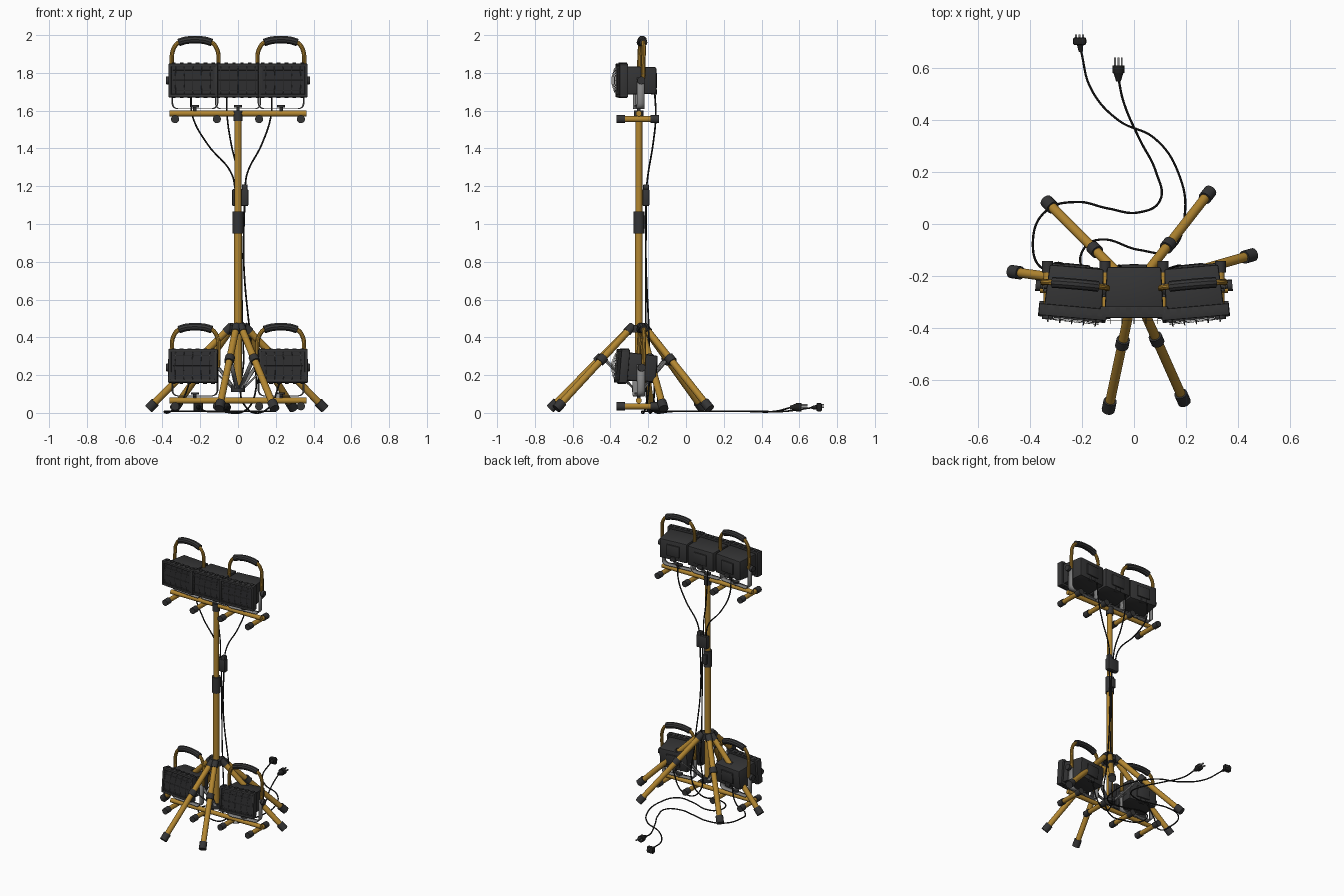
import bpy, bmesh, math
from mathutils import Vector, Matrix

if "Cube" in bpy.data.objects:
    bpy.data.objects.remove(bpy.data.objects["Cube"])


def material(name, color):
    m = bpy.data.materials.new(name)
    m.use_nodes = True
    m.diffuse_color = (*color, 1)
    m.node_tree.nodes["Principled BSDF"].inputs["Base Color"].default_value = (*color, 1)
    return m


YELLOW = material("ochre yellow paint", (0.45, 0.24, 0.03))
DARK = material("charcoal plastic", (0.035, 0.035, 0.036))
GLASS = material("dark lens", (0.028, 0.028, 0.03))
CABLE = material("black rubber", (0.014, 0.014, 0.014))
GREY = material("grey steel", (0.22, 0.22, 0.22))
made = []
ID = Matrix.Identity(4)
MAST_Y = -0.25


def finish(name, bm, mat, M=ID):
    bmesh.ops.recalc_face_normals(bm, faces=bm.faces)
    me = bpy.data.meshes.new(name)
    bm.to_mesh(me)
    bm.free()
    me.materials.append(mat)
    ob = bpy.data.objects.new(name, me)
    ob.matrix_world = M
    bpy.context.collection.objects.link(ob)
    made.append(ob)
    return ob


def box(name, center, size, mat, M=ID, bevel=0.0, back_scale=1.0):
    bm = bmesh.new()
    bmesh.ops.create_cube(bm, size=1)
    for v in bm.verts:
        k = back_scale if v.co.y > 0 else 1
        v.co = Vector((v.co.x * size[0] * k, v.co.y * size[1], v.co.z * size[2] * k)) + Vector(center)
    if bevel:
        bmesh.ops.bevel(bm, geom=bm.edges[:], offset=bevel, segments=2, affect='EDGES', profile=0.5)
    return finish(name, bm, mat, M)


def rod(name, a, b, r, mat, M=ID, r2=None, sides=20):
    a, b = Vector(a), Vector(b)
    d = b - a
    bm = bmesh.new()
    place = Matrix.Translation((a + b) / 2) @ d.to_track_quat('Z', 'Y').to_matrix().to_4x4()
    bmesh.ops.create_cone(bm, cap_ends=True, segments=sides, radius1=r,
                          radius2=r if r2 is None else r2, depth=d.length, matrix=place)
    return finish(name, bm, mat, M)


def mast_part(name, bottom, top, r, mat):
    rod(name, (0, MAST_Y, bottom), (0, MAST_Y, top), r, mat)


def pipe(name, points, r, mat, M=ID, res=8, sides=3):
    # smooth round tube through the given points
    cu = bpy.data.curves.new(name, 'CURVE')
    cu.dimensions = '3D'
    cu.bevel_depth, cu.bevel_resolution = r, sides
    cu.resolution_u, cu.use_fill_caps = res, True
    sp = cu.splines.new('BEZIER')
    sp.bezier_points.add(len(points) - 1)
    for p, co in zip(sp.bezier_points, points):
        p.co = co
        p.handle_left_type = p.handle_right_type = 'AUTO'
    tmp = bpy.data.objects.new(name + " path", cu)
    bpy.context.collection.objects.link(tmp)
    dg = bpy.context.evaluated_depsgraph_get()
    me = bpy.data.meshes.new_from_object(tmp.evaluated_get(dg))
    bpy.data.objects.remove(tmp)
    bm = bmesh.new()
    bm.from_mesh(me)
    bpy.data.meshes.remove(me)
    return finish(name, bm, mat, M)


def strap(name, pts, width, thick, M=ID):
    # flat strip following an x-z path, extruded along y
    bm = bmesh.new()
    rows = [[bm.verts.new((x, s * width / 2, z)) for s in (-1, 1)] for x, z in pts]
    for p, q in zip(rows, rows[1:]):
        bm.faces.new((p[0], p[1], q[1], q[0]))
    mod = finish(name, bm, GREY, M).modifiers.new("thickness", 'SOLIDIFY')
    mod.thickness, mod.offset = thick, 0


def mirrored(half):
    return half + [(-p[0], *p[1:]) for p in reversed(half)]


def lamp(label, x, z, yaw, pitch, handle=True):
    base = Matrix.Translation((x, MAST_Y, z)) @ Matrix.Rotation(math.radians(yaw), 4, 'Z')
    H = base @ Matrix.Rotation(math.radians(pitch), 4, 'X')
    n = label + "_lamp_"
    w, h = 0.262, 0.178
    # housing, front frame and rear covers
    box(n + "housing", (0, 0.005, 0), (0.225, 0.16, 0.15), DARK, H, 0.008, 0.93)
    box(n + "rear_cover", (0, 0.087, 0), (0.1, 0.012, 0.08), DARK, H, 0.003)
    box(n + "cable_gland", (0, 0.08, -0.06), (0.04, 0.03, 0.03), DARK, H, 0.004)
    box(n + "lens", (0, -0.088, 0), (w - 0.02, 0.03, h - 0.02), GLASS, H)
    for s in (-1, 1):
        box(n + "frame_rail", (0, -0.09, s * (h / 2 - 0.008)), (w, 0.045, 0.016), DARK, H, 0.004)
        box(n + "frame_side", (s * (w / 2 - 0.008), -0.09, 0), (0.016, 0.045, h), DARK, H, 0.004)
        for i in range(6):
            box(n + "frame_clip", ((i - 2.5) * 0.042, -0.085, s * h / 2), (0.018, 0.025, 0.01), DARK, H)
    # wire guard
    for i in range(-2, 3):
        ends = ((-0.104, h / 2 - 0.012), (-0.123, h / 2 - 0.03))
        wire = [(i * 0.046, y, t) for y, t in ends] + [(i * 0.046, y, -t) for y, t in reversed(ends)]
        pipe(n + "guard_wire", wire, 0.0014, GREY, H, 3, 1)
    for i in (-1, 0, 1):
        rod(n + "guard_bar", (-0.105, -0.123, i * 0.055), (0.105, -0.123, i * 0.055), 0.0014, GREY, H, sides=6)
    # mounting yoke with rounded lower corners and clamp bolt
    turns = [i * math.pi / 10 for i in range(6)]
    yoke = [(-0.12, 0.015)] + [(-0.09 - 0.03 * math.cos(t), -0.12 - 0.03 * math.sin(t)) for t in turns]
    strap(n + "yoke", mirrored(yoke), 0.042, 0.005, base)
    rod(n + "bolt", (0, 0, -0.17), (0, 0, -0.135), 0.009, DARK, base)
    rod(n + "bolt_head", (0, 0, -0.143), (0, 0, -0.131), 0.022, DARK, base, sides=12)
    if not handle:
        return
    # carrying handle with grip, and the tilt knob on the outer side
    top = [(-0.088, 0.017, 0.201), (-0.045, 0.018, 0.213)]
    legs = [(-0.122, 0.012, 0), (-0.124, 0.014, 0.1), (-0.118, 0.016, 0.16)]
    pipe(n + "handle", mirrored(legs + top), 0.0115, YELLOW, base)
    pipe(n + "grip", mirrored(top), 0.021, DARK, base)
    s = math.copysign(1, x)
    rod(n + "knob_stem", (s * 0.11, 0, 0), (s * 0.14, 0, 0), 0.011, DARK, base)
    rod(n + "tilt_knob", (s * 0.133, 0, 0), (s * 0.152, 0, 0), 0.021, DARK, base, sides=12)


def lamp_stand(label, z):
    # cross bar carried on four capped foot tubes
    rod(label + "_cross_bar", (-0.362, MAST_Y, z + 0.03), (0.362, MAST_Y, z + 0.03), 0.0155, YELLOW)
    for x in (-0.333, -0.112, 0.112, 0.333):
        rod(label + "_foot_tube", (x, -0.36, z), (x, -0.155, z), 0.016, YELLOW)
        for y in (-0.367, -0.188):
            rod(label + "_foot_cap", (x, y, z), (x, y + 0.045, z), 0.0215, DARK)


lamp_stand("upper", 1.555)
lamp_stand("lower", 0.035)
for side, s in (("left", 1), ("right", -1)):
    lamp("upper_" + side, s * 0.228, 1.76, s * 5, 0)
    lamp("lower_" + side, s * 0.228, 0.24, s * 6, -5)
lamp("upper_middle", 0, 1.76, 0, 0, False)

# telescopic mast
mast_part("mast_lower", 0.12, 1, 0.021, YELLOW)
mast_part("mast_upper", 1, 1.575, 0.0185, YELLOW)
mast_part("mast_coupling", 0.95, 1.065, 0.029, DARK)
mast_part("mast_head", 1.545, 1.6, 0.025, DARK)
mast_part("mast_foot_collar", 0.11, 0.145, 0.036, DARK)
mast_part("tripod_hub", 0.425, 0.465, 0.045, DARK)
box("coupling_clamp", (0, -0.222, 1.01), (0.03, 0.03, 0.07), DARK, bevel=0.004)

# six splayed legs with clevis, brace, collar and rubber foot
top, end = Vector((0.05, 0, 0.445)), Vector((0.472, 0, 0.028))
for angle in (-102, -66, 16, 52, 135, 172):
    M = Matrix.Translation((0, MAST_Y, 0)) @ Matrix.Rotation(math.radians(angle), 4, 'Z')
    rod("leg", top, end, 0.0185, YELLOW, M)
    for part, a, b, r in (("clevis", -0.04, 0.04, 0.022), ("collar", 0.355, 0.42, 0.026),
                          ("foot", 0.93, 1.015, 0.0255)):
        rod("leg_" + part, top.lerp(end, a), top.lerp(end, b), r, DARK, M)
    strap("leg_brace", [(0.03, 0.13), (0.195, 0.285)], 0.022, 0.006, M)

# junction box on the mast
box("junction_box", (0.012, -0.212, 1.14), (0.085, 0.036, 0.09), DARK, bevel=0.006)
box("junction_box_neck", (0.035, -0.212, 1.19), (0.03, 0.03, 0.04), DARK, bevel=0.004)


def cable(name, points):
    pipe(name, points, 0.0045, CABLE, sides=2)


def on_floor(points):
    return [(x, y, 0.008) for x, y in points]


# cables sagging from the upper lamps into the junction box
for side, start, entry in (("right", -0.25, -0.012), ("middle", -0.06, 0.005), ("left", 0.18, 0.035)):
    sag = ((1, -0.165, 1.69), (0.96, -0.16, 1.57), (0.62, -0.175, 1.42), (0.1, -0.2, 1.27), (0, -0.212, 1.17))
    cable(side + "_lamp_cable", [(entry + (start - entry) * k, y, z) for k, y, z in sag])

# cable down the mast and along the floor to the first plug
drop = [(0.035, -0.212, 1.11), (0.03, -0.212, 0.8), (0.07, -0.195, 0.35), (0.09, -0.2, 0.1)]
loop = [(0.03, -0.22), (-0.1, -0.23), (-0.2, -0.17), (-0.19, -0.09), (-0.13, -0.06), (0.02, -0.1),
        (0.14, -0.1), (0.195, 0.03), (0.17, 0.2), (0.08, 0.33), (-0.06, 0.4), (-0.165, 0.52)]
cable("mast_cable", drop + on_floor(loop) + [(-0.205, 0.67, 0.028)])

# lower lamp cable along the floor to the second plug
sweep = [(-0.355, -0.17), (-0.39, -0.07), (-0.34, 0.05), (-0.22, 0.085), (-0.1, 0.06), (0.02, 0.045),
         (0.1, 0.09), (0.085, 0.2), (0.02, 0.33), (-0.04, 0.47)]
cable("floor_cable", [(-0.25, -0.17, 0.18), (-0.3, -0.15, 0.06)] + on_floor(sweep) + [(-0.06, 0.56, 0.03)])
cable("lower_link_cable", [(0.23, -0.165, 0.18), (0.14, -0.18, 0.01), (0.05, -0.2, 0.02),
                           (0.03, -0.21, 0.3), (0.015, -0.212, 1.1)])

# mains plugs lying on the floor
rod("plug_sleeve", (-0.06, 0.55, 0.028), (-0.06, 0.585, 0.03), 0.009, CABLE, r2=0.02)
rod("plug_body", (-0.06, 0.583, 0.03), (-0.06, 0.612, 0.03), 0.023, CABLE)
box("square_plug", (-0.21, 0.705, 0.03), (0.052, 0.03, 0.045), CABLE, bevel=0.008)
rod("square_plug_sleeve", (-0.205, 0.665, 0.028), (-0.208, 0.695, 0.03), 0.008, CABLE, r2=0.013)
for dx, z in ((-0.013, 0.03), (0.013, 0.03), (0, 0.042)):
    box("plug_pin", (dx - 0.06, 0.625, z), (0.007, 0.034, 0.009), GREY)
    box("square_plug_pin", (dx - 0.21, 0.72, z), (0.008, 0.02, 0.008), GREY)

# smooth round parts while keeping hard edges
for ob in bpy.context.selected_objects:
    ob.select_set(False)
for ob in made:
    ob.select_set(True)
bpy.context.view_layer.objects.active = made[0]
bpy.ops.object.shade_smooth_by_angle(angle=math.radians(35))
